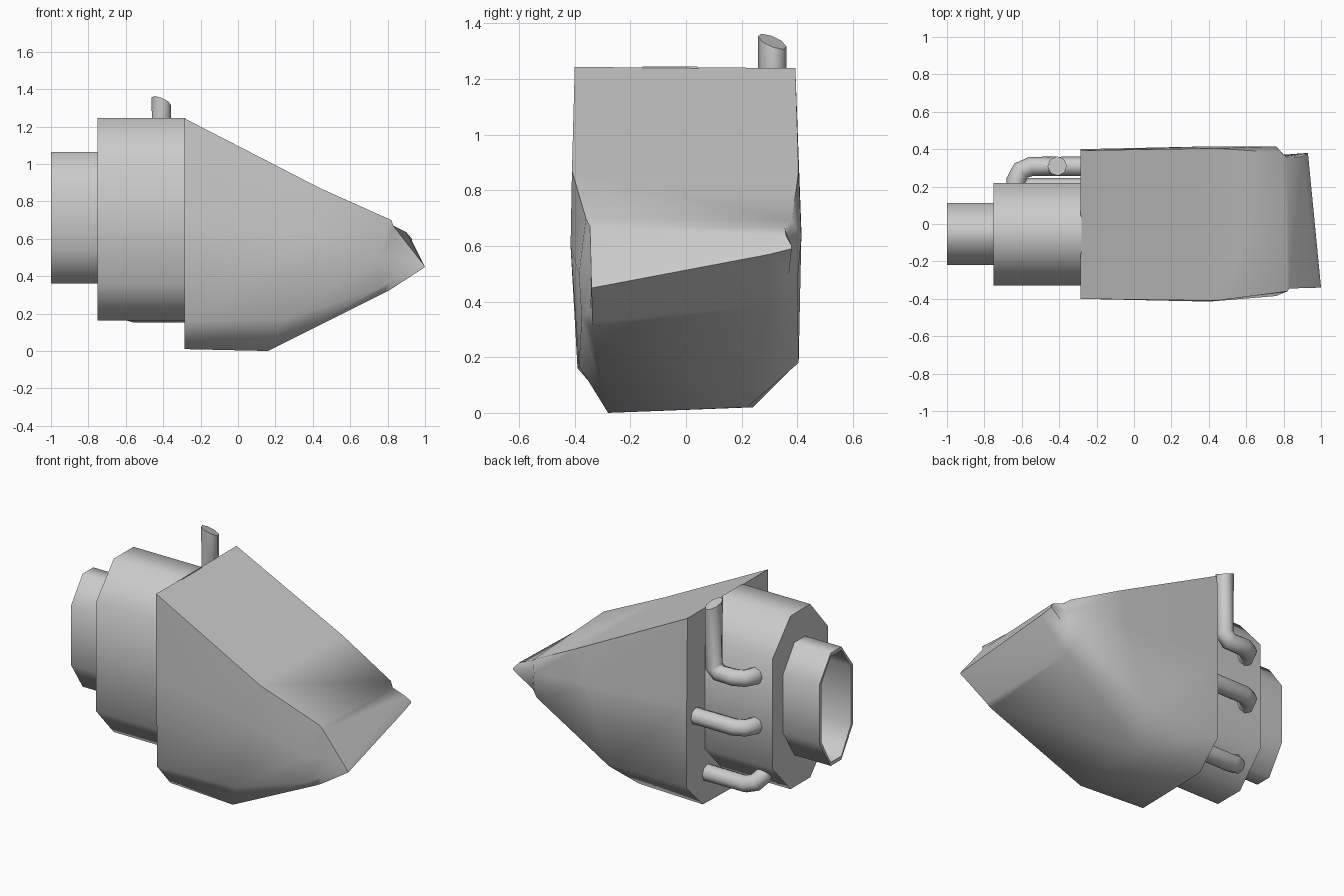
import bpy, bmesh, math

if "Cube" in bpy.data.objects:
    bpy.data.objects.remove(bpy.data.objects["Cube"])


def finish(name, bm, angle=60):
    bmesh.ops.remove_doubles(bm, verts=bm.verts, dist=0.003)
    bmesh.ops.recalc_face_normals(bm, faces=bm.faces)
    me = bpy.data.meshes.new(name)
    bm.to_mesh(me)
    bm.free()
    ob = bpy.data.objects.new(name, me)
    bpy.context.collection.objects.link(ob)
    bpy.ops.object.select_all(action='DESELECT')
    ob.select_set(True)
    bpy.context.view_layer.objects.active = ob
    bpy.ops.object.shade_smooth_by_angle(angle=math.radians(angle))
    return ob


def loft(name, sections, angle=60):
    """Skin matching rings of points and cap both ends."""
    bm = bmesh.new()
    rings = [[bm.verts.new(p) for p in s] for s in sections]
    n = len(rings[0])
    for a, b in zip(rings, rings[1:]):
        for i in range(n):
            j = (i + 1) % n
            bm.faces.new((a[i], a[j], b[j], b[i]))
    bm.faces.new(rings[0])
    bm.faces.new(rings[-1])
    return finish(name, bm, angle)


def octagon(x, ys, zs, inset=0.0):
    """Stretched octagon in the yz plane, from four y and four z levels."""
    y0, y1, y2, y3 = ys
    z0, z1, z2, z3 = zs
    y0, y3, z0, z3 = y0 + inset, y3 - inset, z0 + inset, z3 - inset
    return [(x, y1, z0), (x, y2, z0), (x, y3, z1), (x, y3, z2),
            (x, y2, z3), (x, y1, z3), (x, y0, z2), (x, y0, z1)]


# Hollow rear socket
ys, zs = (-0.22, -0.105, 0.0, 0.112), (0.36, 0.54, 0.91, 1.065)
loft("rear_socket", [octagon(-0.74, ys, zs), octagon(-1.0, ys, zs),
                     octagon(-1.0, ys, zs, 0.022), octagon(-0.78, ys, zs, 0.022)])

# Middle collar
ys, zs = (-0.33, -0.155, 0.04, 0.22), (0.163, 0.36, 1.04, 1.245)
loft("middle_collar", [octagon(-0.75, ys, zs), octagon(-0.28, ys, zs)])

# Tapered nose housing: seam, shoulder, front rim, neck and slanted tip ridge
loft("nose_housing", [
    [(-0.285, -0.40, 1.243), (-0.285, 0.393, 1.24), (-0.285, 0.40, 0.7), (-0.285, 0.40, 0.18),
     (-0.285, 0.24, 0.02), (-0.285, -0.26, 0.01), (-0.285, -0.39, 0.16), (-0.285, -0.40, 0.7)],
    [(0.44, -0.41, 0.87), (0.44, 0.405, 0.87), (0.40, 0.415, 0.65), (0.25, 0.405, 0.18),
     (0.17, 0.22, 0.02), (0.16, -0.28, 0.0), (0.25, -0.385, 0.17), (0.40, -0.415, 0.6)],
    [(0.82, -0.36, 0.70), (0.79, 0.38, 0.69), (0.76, 0.415, 0.63), (0.75, 0.40, 0.47),
     (0.74, 0.30, 0.39), (0.77, -0.34, 0.305), (0.76, -0.375, 0.34), (0.76, -0.385, 0.50)],
    [(0.83, -0.345, 0.67), (0.82, 0.355, 0.665), (0.81, 0.36, 0.62), (0.80, 0.37, 0.50),
     (0.79, 0.29, 0.42), (0.81, -0.335, 0.325), (0.81, -0.345, 0.37), (0.83, -0.345, 0.5)],
    [(0.99, -0.34, 0.465), (0.90, 0.36, 0.635), (0.93, 0.38, 0.60), (0.93, 0.38, 0.59),
     (0.937, 0.30, 0.57), (1.0, -0.34, 0.447), (1.0, -0.34, 0.449), (1.0, -0.34, 0.451)],
])


# Pipes: eight-sided tubes leaving the collar wall along (dy, dz), bending forward
def pipe(name, y, z, dy, dz, tail, slant=0.0):
    path = [(x, y + dy * d, z + dz * d) for x, d in
            ((-0.63, -0.1), (-0.63, 0.015), (-0.605, 0.065), (-0.55, 0.088))] + tail
    cu = bpy.data.curves.new(name + "_path", 'CURVE')
    cu.dimensions = '3D'
    cu.bevel_depth = 0.052
    cu.bevel_resolution = 2
    cu.use_fill_caps = True
    sp = cu.splines.new('POLY')
    sp.points.add(len(path) - 1)
    for pt, co in zip(sp.points, path):
        pt.co = (*co, 1)
    tmp = bpy.data.objects.new(name + "_path", cu)
    bpy.context.collection.objects.link(tmp)
    bpy.context.view_layer.update()
    deps = bpy.context.evaluated_depsgraph_get()
    me = bpy.data.meshes.new_from_object(tmp.evaluated_get(deps))
    bm = bmesh.new()
    bm.from_mesh(me)
    bpy.data.objects.remove(tmp)
    bpy.data.meshes.remove(me)
    for v in bm.verts:  # cut the upright end at an angle
        if v.co.z > 1.2:
            v.co.z -= slant * ((v.co.x + 0.41) + (v.co.y - 0.31))
    finish(name, bm, 50)


pipe("upper_pipe", 0.22, 0.91, 1, 0, [(-0.445, 0.308, 0.91), (-0.41, 0.31, 0.945),
                                      (-0.41, 0.31, 1.335)], 0.38)
pipe("middle_pipe", 0.22, 0.60, 1, 0, [(-0.26, 0.308, 0.60)])
pipe("lower_pipe", 0.13, 0.262, 0.74, -0.67, [(-0.26, 0.195, 0.203)])
